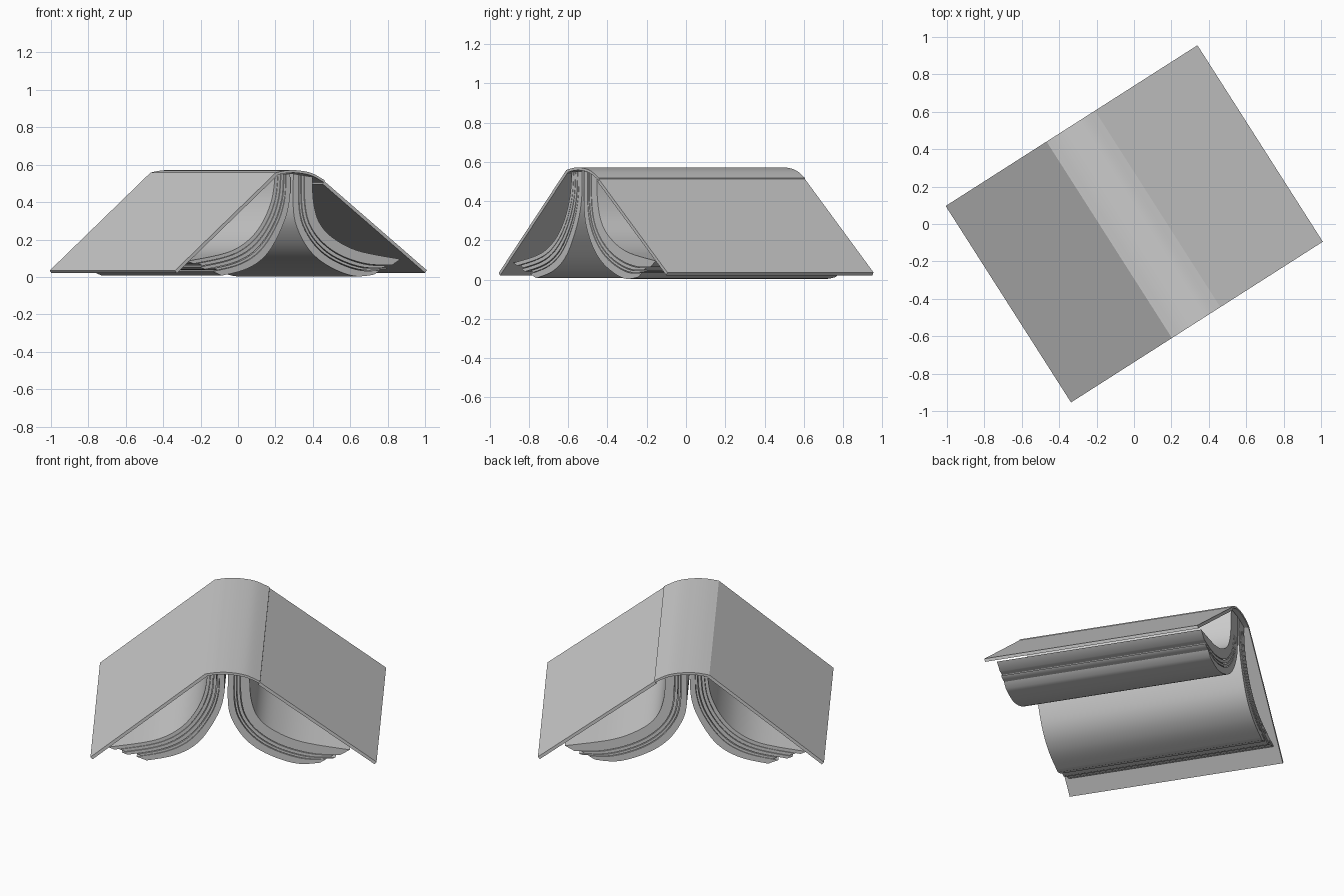
import bpy, math
from mathutils import Vector, Matrix
from mathutils.geometry import interpolate_bezier

if "Cube" in bpy.data.objects:
    bpy.data.objects.remove(bpy.data.objects["Cube"])

TURN = Matrix.Rotation(math.radians(32.55), 4, 'Z')
COVER_HALF, PAGE_HALF = 0.623, 0.597


def curve(pts, n=6):
    """Smooth polyline through (across, height) points."""
    p = [Vector((x, 0, z)) for x, z in pts]
    out = []
    for i in range(len(p) - 1):
        a, b = p[i], p[i + 1]
        ta = (b - p[max(i - 1, 0)]) / 6
        tb = (p[min(i + 2, len(p) - 1)] - a) / 6
        seg = interpolate_bezier(a, a + ta, b - tb, b, n + 1)
        out += seg[:-1] if i < len(p) - 2 else seg
    return out


def resample(line, n, keep=1.0):
    """Even spacing along the line, keeping only its first part."""
    dist = [0]
    for a, b in zip(line, line[1:]):
        dist.append(dist[-1] + (b - a).length)
    out, k = [], 0
    for i in range(n):
        d = dist[-1] * keep * i / (n - 1)
        while k < len(line) - 2 and dist[k + 1] < d:
            k += 1
        f = (d - dist[k]) / (dist[k + 1] - dist[k])
        out.append(line[k].lerp(line[k + 1], f))
    return out


def slab(name, upper, lower, half):
    """Solid between two matching profile lines, extruded along the spine."""
    n = len(upper)
    verts = [(p.x, y, p.z) for y in (-half, half) for line in (upper, lower) for p in line]
    A, B, C, D = 0, n, 2 * n, 3 * n
    faces = []
    for i in range(n - 1):
        j = i + 1
        faces += [(A+i, A+j, C+j, C+i), (B+j, B+i, D+i, D+j),
                  (A+j, A+i, B+i, B+j), (C+i, C+j, D+j, D+i)]
    e = n - 1
    faces += [(A, C, D, B), (A+e, B+e, D+e, C+e)]
    me = bpy.data.meshes.new(name)
    me.from_pydata(verts, [], faces)
    me.transform(TURN)
    me.validate()
    me.shade_smooth()
    me.set_sharp_from_angle(angle=math.radians(35))
    ob = bpy.data.objects.new(name, me)
    bpy.context.collection.objects.link(ob)
    # consistent outward normals
    import bmesh
    bm = bmesh.new()
    bm.from_mesh(me)
    bmesh.ops.recalc_face_normals(bm, faces=bm.faces)
    bm.to_mesh(me)
    bm.free()
    return ob


# Hard covers: outer line and a parallel inner line
def cover(name, top, foot, thick=0.018):
    a, b = (Vector((x, 0, z)) for x, z in (top, foot))
    d = (b - a).normalized()
    nrm = Vector((-d.z, 0, d.x))
    if nrm.z > 0:
        nrm = -nrm
    slab(name, [a, b], [a + nrm * thick, b + nrm * thick], COVER_HALF)


cover("left_cover", (-0.157, 0.558), (-0.797, 0.034))
cover("right_cover", (0.150, 0.512), (0.800, 0.036))

# Rounded spine
arc = curve([(-0.157, 0.558), (-0.09, 0.569), (-0.02, 0.570),
             (0.07, 0.555), (0.150, 0.518)])
slab("spine", arc, [p - Vector((0, 0, 0.014)) for p in arc], COVER_HALF)

# Page stacks: outermost and innermost page curves for each side
stacks = {
    "left": ([(-.145, .548), (-.165, .42), (-.22, .30), (-.31, .20), (-.45, .13), (-.70, .085)],
             [(-.05, .552), (-.052, .42), (-.09, .29), (-.19, .13), (-.32, .045), (-.50, .004)],
             [(0, .18, 1), (.20, .36, .97), (.39, .55, 1), (.59, .70, .94), (.72, 1, .98)]),
    "right": ([(.09, .535), (.098, .40), (.135, .29), (.22, .21), (.38, .14), (.65, .095)],
              [(-.03, .552), (-.03, .36), (0, .25), (.08, .135), (.20, .055), (.36, .004), (.52, .018)],
              [(0, .42, 1), (.45, .58, .96), (.61, .70, 1), (.73, 1, .96)]),
}
for side, (outer, inner, bundles) in stacks.items():
    for k, (t0, t1, keep) in enumerate(bundles):
        o = resample(curve(outer), 32, keep)
        i = resample(curve(inner), 32, keep)
        slab(f"{side}_pages_{k + 1}",
             [a.lerp(b, t0) for a, b in zip(o, i)],
             [a.lerp(b, t1) for a, b in zip(o, i)], PAGE_HALF)
